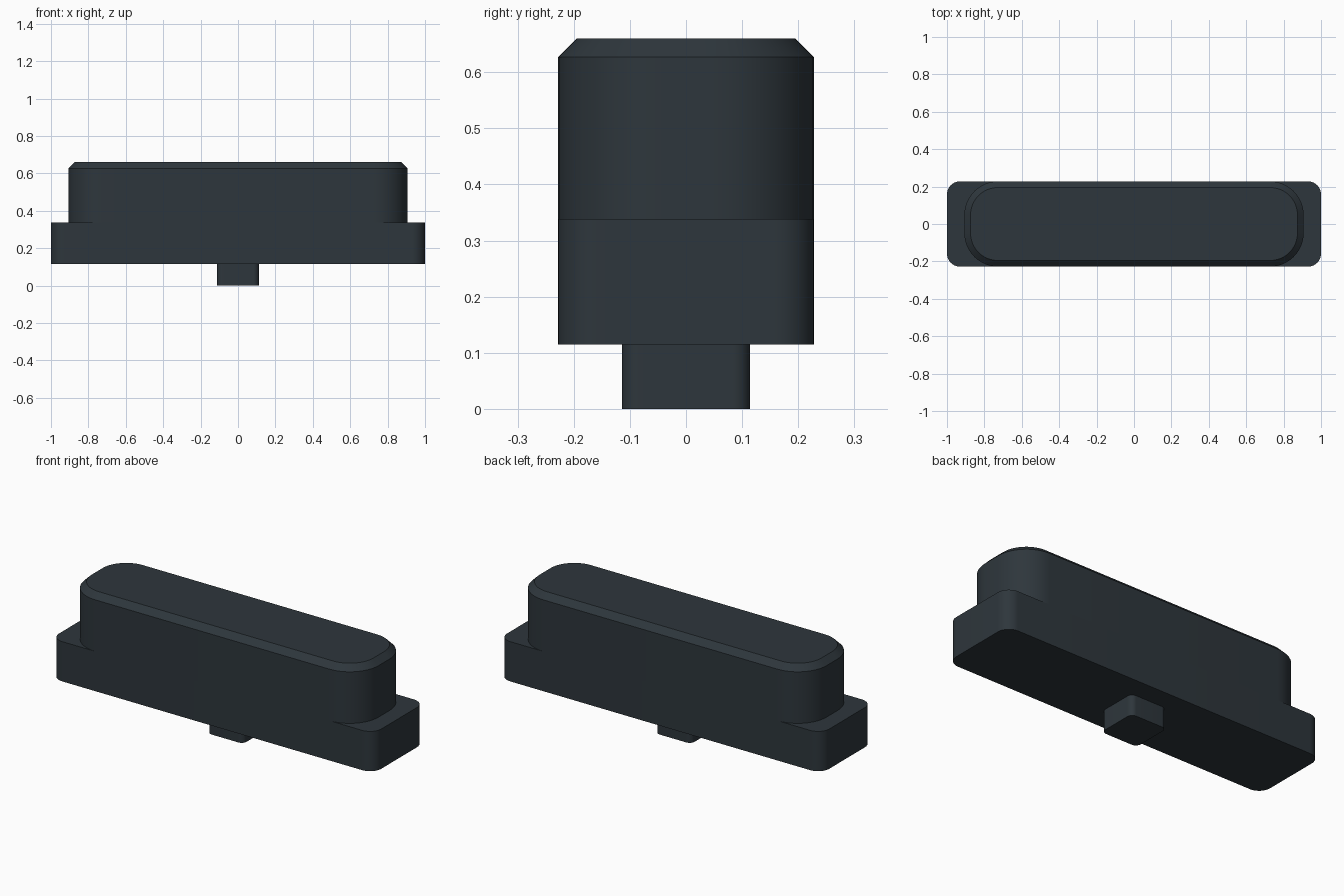
import bpy
import bmesh
from math import sin, cos, pi, radians

cube = bpy.data.objects.get("Cube")
if cube:
    bpy.data.objects.remove(cube, do_unlink=True)

slate = bpy.data.materials.new("dark slate plastic")
slate.use_nodes = True
colour = (0.027, 0.037, 0.045, 1)
slate.diffuse_color = colour
slate.node_tree.nodes["Principled BSDF"].inputs["Base Color"].default_value = colour


def outline(hx, hy, r, steps=12):
    """Rounded rectangle, counter-clockwise."""
    pts = []
    for i, (sx, sy) in enumerate([(1, 1), (-1, 1), (-1, -1), (1, -1)]):
        for k in range(steps + 1):
            a = (i + k / steps) * pi / 2
            pts.append((sx * (hx - r) + r * cos(a), sy * (hy - r) + r * sin(a)))
    return pts


def rounded_block(name, hx, hy, r, z0, z1, chamfer=0):
    """Rounded prism with an optional chamfer around the top."""
    levels = [(z0, 0), (z1 - chamfer, 0)]
    if chamfer:
        levels.append((z1, chamfer))
    bm = bmesh.new()
    rings = [[bm.verts.new((x, y, z)) for x, y in outline(hx - c, hy - c, r - c)]
             for z, c in levels]
    n = len(rings[0])
    for low, high in zip(rings, rings[1:]):
        for i in range(n):
            j = (i + 1) % n
            bm.faces.new((low[i], low[j], high[j], high[i]))
    bm.faces.new(rings[0][::-1])
    bm.faces.new(rings[-1])
    mesh = bpy.data.meshes.new(name)
    bm.to_mesh(mesh)
    bm.free()
    mesh.materials.append(slate)
    obj = bpy.data.objects.new(name, mesh)
    bpy.context.collection.objects.link(obj)
    bpy.ops.object.select_all(action='DESELECT')
    obj.select_set(True)
    bpy.context.view_layer.objects.active = obj
    bpy.ops.object.shade_smooth_by_angle(angle=radians(30))


# Flanged base, chamfered cap and the small plunger underneath
rounded_block("flange_base", 1.0, 0.228, 0.07, 0.115, 0.338)
rounded_block("button_cap", 0.907, 0.228, 0.18, 0.338, 0.66, chamfer=0.033)
rounded_block("plunger", 0.112, 0.114, 0.03, 0, 0.115)
